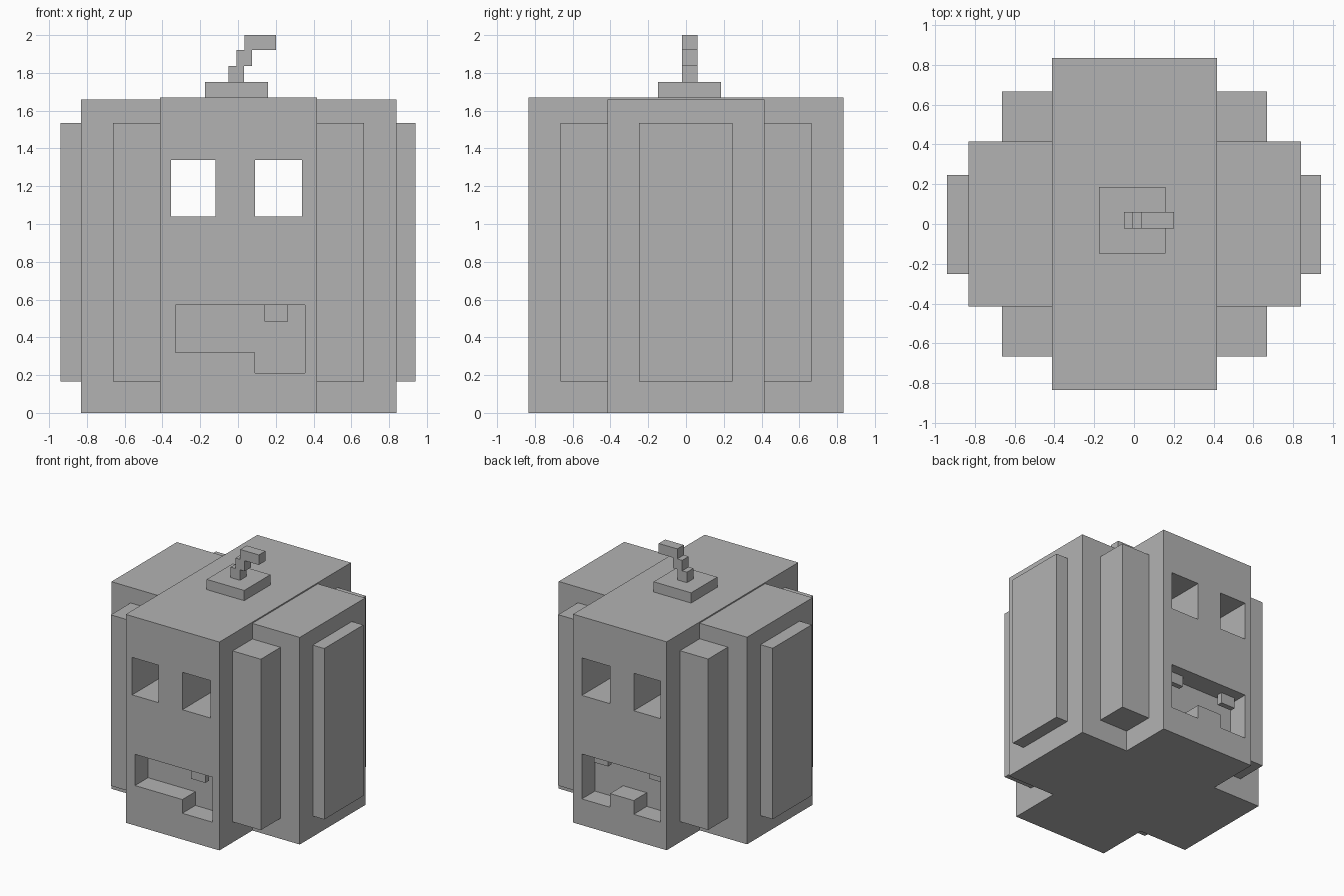
import bpy, bmesh

cube = bpy.data.objects.get("Cube")
if cube:
    bpy.data.objects.remove(cube, do_unlink=True)

grey = bpy.data.materials.new("plain_grey")
grey.use_nodes = True
colour = (0.45, 0.45, 0.45, 1)
grey.diffuse_color = colour
grey.node_tree.nodes["Principled BSDF"].inputs["Base Color"].default_value = colour


def prism(name, profile, y0, y1):
    """Extrude an x-z outline from y0 to y1."""
    bm = bmesh.new()
    face = bm.faces.new([bm.verts.new((x, y0, z)) for x, z in profile])
    new = bmesh.ops.extrude_face_region(bm, geom=[face])["geom"]
    verts = [v for v in new if isinstance(v, bmesh.types.BMVert)]
    bmesh.ops.translate(bm, verts=verts, vec=(0, y1 - y0, 0))
    bmesh.ops.recalc_face_normals(bm, faces=bm.faces)
    mesh = bpy.data.meshes.new(name)
    bm.to_mesh(mesh)
    bm.free()
    mesh.materials.append(grey)
    obj = bpy.data.objects.new(name, mesh)
    bpy.context.collection.objects.link(obj)
    return obj


def box(name, x0, x1, y0, y1, z0, z1):
    return prism(name, [(x0, z0), (x1, z0), (x1, z1), (x0, z1)], y0, y1)


def carve(target, cutter):
    mod = target.modifiers.new("carve", "BOOLEAN")
    mod.operation = "DIFFERENCE"
    mod.solver = "EXACT"
    mod.object = cutter
    bpy.context.view_layer.objects.active = target
    bpy.ops.object.modifier_apply(modifier=mod.name)
    bpy.data.objects.remove(cutter, do_unlink=True)


# Central slab with eyes cut right through and a mouth on both ends
front, back = -0.833, 0.833
left, right = 0.418, -0.412
core = box("body_core", right, left, front, back, 0, 1.67)
for x0, x1 in ((-0.355, -0.12), (0.09, 0.34)):
    carve(core, box("eye_cutter", x0, x1, -1, 1, 1.04, 1.34))

low, step, top = 0.21, 0.32, 0.57
depth = 0.165
front_mouth = [(-0.33, step), (0.09, step), (0.09, low), (0.355, low),
               (0.355, top), (-0.33, top)]
back_mouth = [(-0.355, low), (-0.12, low), (-0.12, step), (0.09, step),
              (0.09, low), (0.34, low), (0.34, top), (-0.355, top)]
carve(core, prism("mouth_cutter", front_mouth, -1, front + depth))
carve(core, prism("mouth_cutter", back_mouth, back - depth, 1))

# Teeth hanging inside the mouths
box("front_tooth", 0.14, 0.265, front + 0.04, front + 0.09, 0.485, top)
for side, x in (("left", 0.165), ("right", -0.325)):
    box("back_tooth_" + side, x, x + 0.125, back - 0.125, back - 0.083, 0.485, top)

# Side lobes, outer ribs and corner ribs
for side, s, inner in (("left", 1, left), ("right", -1, right)):
    lobe = inner + s * 0.42
    box("side_lobe_" + side, inner, lobe, -0.415, 0.415, 0, 1.66)
    box("side_rib_" + side, lobe, s * 0.94, -0.25, 0.245, 0.165, 1.535)
    for end, t in (("front", -1), ("back", 1)):
        box(f"corner_rib_{end}_{side}", inner, inner + s * 0.25,
            t * 0.415, t * 0.665, 0.165, 1.535)

# Stepped, bent stem
box("stem_base", -0.175, 0.158, -0.147, 0.185, 1.67, 1.752)
for name, x0, x1, z0, z1 in (("lower", -0.05, 0.033, 1.752, 1.836),
                             ("middle", -0.008, 0.075, 1.836, 1.92),
                             ("tip", 0.035, 0.2, 1.92, 2.0)):
    box("stem_" + name, x0, x1, -0.022, 0.06, z0, z1)
